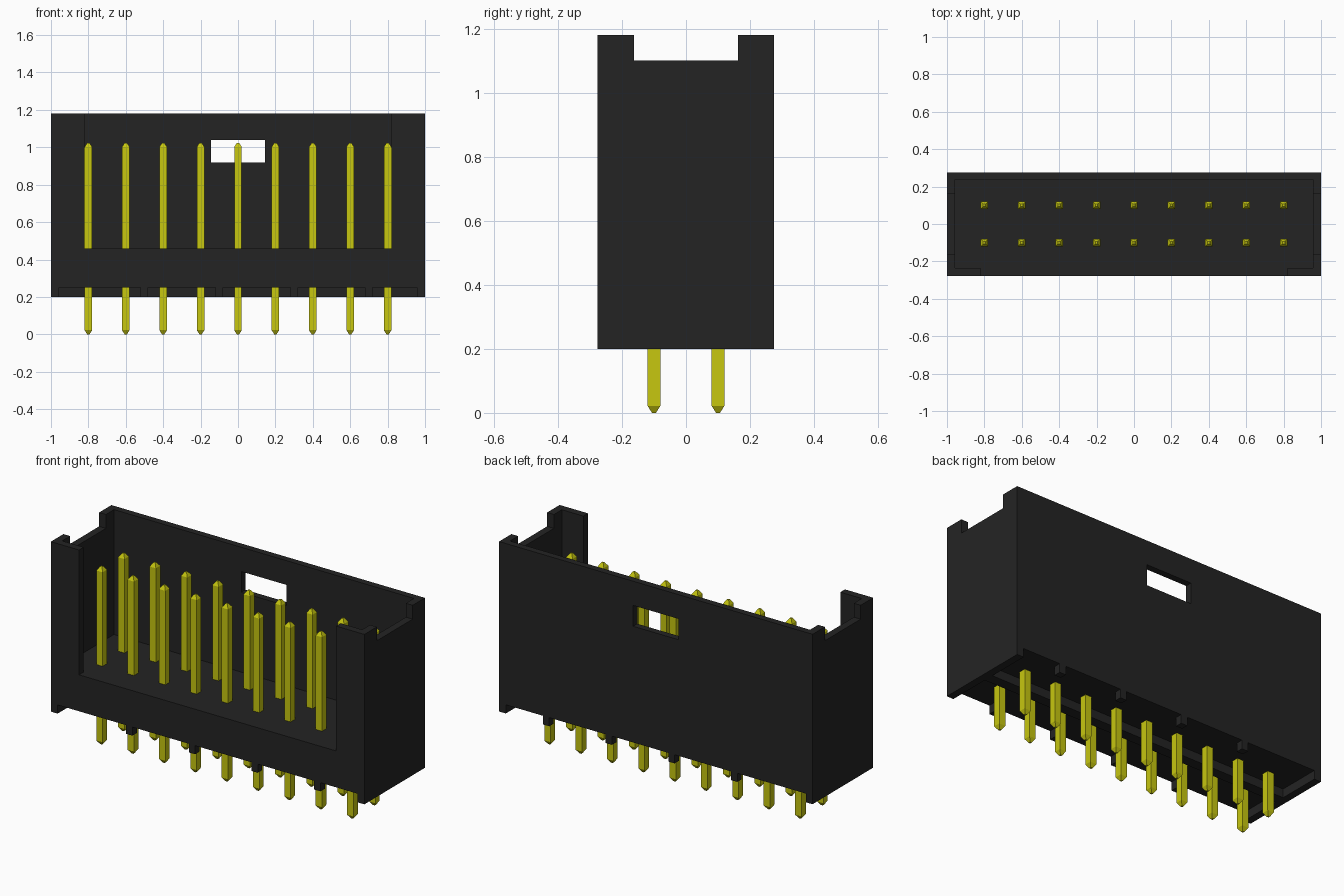
import bpy, bmesh

if "Cube" in bpy.data.objects:
    bpy.data.objects.remove(bpy.data.objects["Cube"], do_unlink=True)


def material(name, rgb, roughness):
    m = bpy.data.materials.new(name)
    m.use_nodes = True
    m.diffuse_color = (*rgb, 1)
    bsdf = m.node_tree.nodes["Principled BSDF"]
    bsdf.inputs["Base Color"].default_value = (*rgb, 1)
    bsdf.inputs["Roughness"].default_value = roughness
    return m


BLACK = material("black plastic", (0.0175, 0.0175, 0.0175), 0.6)
YELLOW = material("yellow metal", (0.57, 0.57, 0.005), 0.4)


def add_object(name, bm, mat):
    bmesh.ops.recalc_face_normals(bm, faces=bm.faces)
    mesh = bpy.data.meshes.new(name)
    bm.to_mesh(mesh)
    bm.free()
    mesh.materials.append(mat)
    obj = bpy.data.objects.new(name, mesh)
    bpy.context.collection.objects.link(obj)
    return obj


def box(name, x, y, z, mat=BLACK):
    """Box from (low, high) ranges on each axis."""
    bm = bmesh.new()
    bmesh.ops.create_cube(bm, size=1)
    for v in bm.verts:
        v.co = [r[0] if c < 0 else r[1] for c, r in zip(v.co, (x, y, z))]
    return add_object(name, bm, mat)


def cut(obj, name, x, y, z):
    """Subtract a box from obj and discard the cutter."""
    cutter = box(name, x, y, z)
    cutter.hide_render = True
    mod = obj.modifiers.new(name, "BOOLEAN")
    mod.operation = "DIFFERENCE"
    mod.solver = "EXACT"
    mod.object = cutter
    bpy.context.view_layer.objects.active = obj
    bpy.ops.object.modifier_apply(modifier=mod.name)
    bpy.data.objects.remove(cutter, do_unlink=True)


# Main dimensions
FRONT, BACK = -0.277, 0.275
BOTTOM, TOP = 0.20, 1.18
FLOOR, UNDERSIDE = 0.46, 0.25
INNER_X = 0.957

# Housing: block with cavity, front opening, end notches, back window
housing = box("housing", (-1, 1), (FRONT, BACK), (BOTTOM, TOP))
cut(housing, "cavity", (-INNER_X, INNER_X), (-0.235, 0.237), (FLOOR, 1.4))
cut(housing, "front_opening", (-0.82, 0.82), (-0.4, -0.1), (FLOOR, 1.4))
cut(housing, "end_notch", (-1.2, 1.2), (-0.163, 0.163), (1.10, 1.4))
cut(housing, "back_window", (-0.145, 0.145), (0.1, 0.4), (0.92, 1.04))
cut(housing, "underside_recess", (-INNER_X, INNER_X), (-0.4, 0.4), (0.0, UNDERSIDE))

# Underside standoffs: centre rib and small tabs along both long walls
box("underside_rib", (-INNER_X, INNER_X), (-0.03, 0.03), (BOTTOM, UNDERSIDE))
for x in (-0.5, -0.1, 0.3, 0.7):
    box("front_tab", (x - 0.02, x + 0.02), (FRONT, FRONT + 0.04), (BOTTOM, UNDERSIDE))
    box("back_tab", (x - 0.02, x + 0.02), (BACK - 0.04, BACK), (BOTTOM, UNDERSIDE))

# Contact pin: square bar with tapered ends, shared by both rows
bm = bmesh.new()
rings = []
for z, h in ((0, 0.006), (0.022, 0.02), (1.002, 0.02), (1.024, 0.006)):
    rings.append([bm.verts.new((sx * h, sy * h, z))
                  for sx, sy in ((-1, -1), (1, -1), (1, 1), (-1, 1))])
for a, b in zip(rings, rings[1:]):
    for i in range(4):
        j = (i + 1) % 4
        bm.faces.new((a[i], a[j], b[j], b[i]))
bm.faces.new(rings[0])
bm.faces.new(rings[-1])
pin = add_object("pin", bm, YELLOW)

positions = [(0.2 * i, y) for y in (-0.1, 0.1) for i in range(-4, 5)]
pin.location = (*positions[0], 0)
for p in positions[1:]:
    copy = pin.copy()
    copy.location = (*p, 0)
    bpy.context.collection.objects.link(copy)
